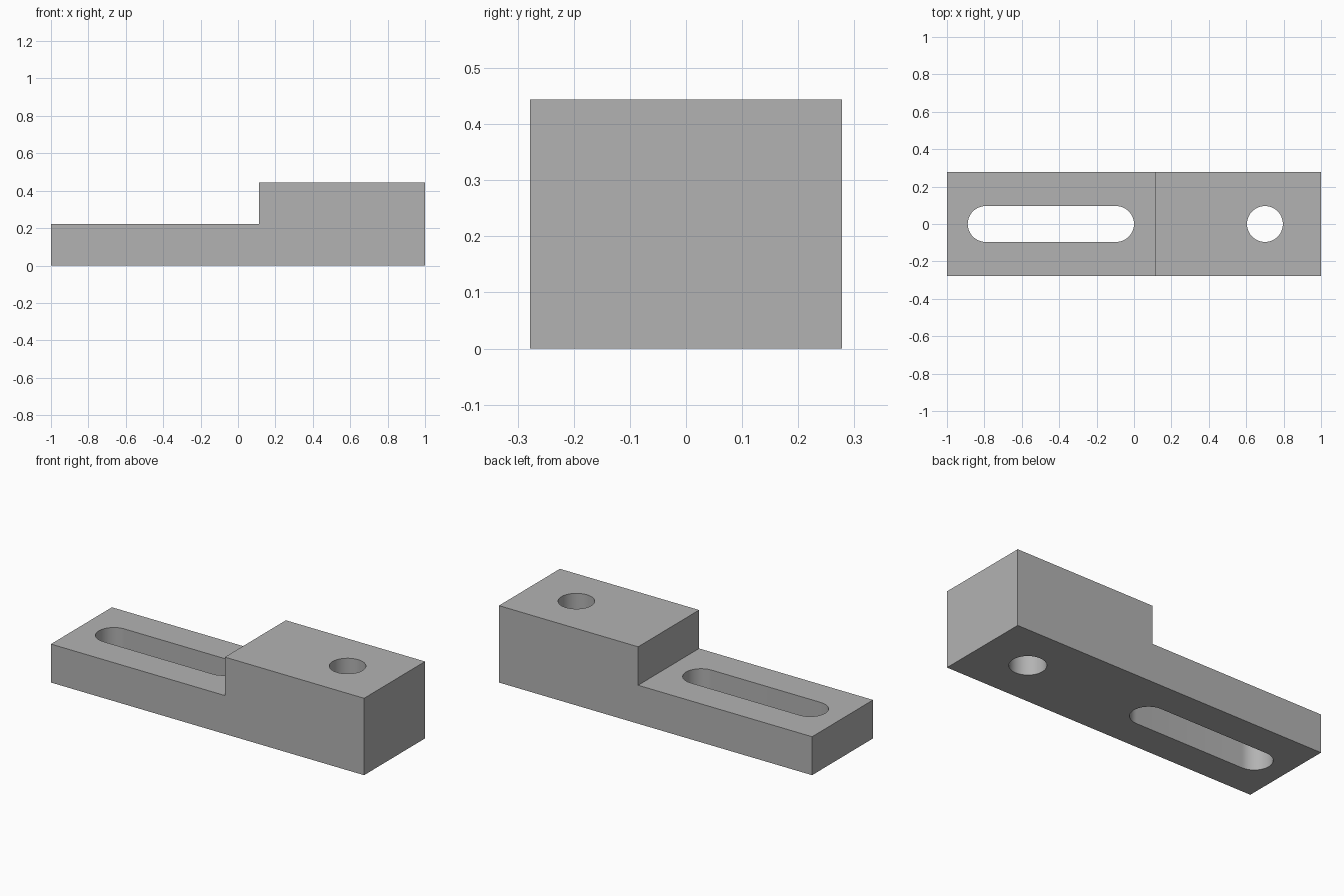
import bpy, bmesh, math

if "Cube" in bpy.data.objects:
    bpy.data.objects.remove(bpy.data.objects["Cube"], do_unlink=True)

HALF_DEPTH, LOW, HIGH, STEP_X = 0.278, 0.222, 0.444, 0.111
RADIUS, SEGMENTS = 0.096, 24

steel = bpy.data.materials.new("plain_grey")
steel.use_nodes = True
colour = (0.45, 0.45, 0.45, 1)
steel.diffuse_color = colour
steel.node_tree.nodes["Principled BSDF"].inputs["Base Color"].default_value = colour


def extruded(name, points, offset):
    """Solid made by sweeping a closed outline along an offset."""
    bm = bmesh.new()
    face = bm.faces.new([bm.verts.new(p) for p in points])
    swept = bmesh.ops.extrude_face_region(bm, geom=[face], use_keep_orig=True)["geom"]
    bmesh.ops.translate(bm, vec=offset,
                        verts=[v for v in swept if isinstance(v, bmesh.types.BMVert)])
    bmesh.ops.recalc_face_normals(bm, faces=bm.faces[:])
    mesh = bpy.data.meshes.new(name)
    bm.to_mesh(mesh)
    bm.free()
    mesh.materials.append(steel)
    obj = bpy.data.objects.new(name, mesh)
    bpy.context.collection.objects.link(obj)
    return obj


def rounded_outline(x_left, x_right):
    """Two half circles joined by straight sides, or a circle if they coincide."""
    points = []
    for centre, start in ((x_right, -math.pi / 2), (x_left, math.pi / 2)):
        for i in range(SEGMENTS + (x_left != x_right)):
            a = start + math.pi * i / SEGMENTS
            points.append((centre + RADIUS * math.cos(a), RADIUS * math.sin(a), -0.1))
    return points


# Stepped block
profile = [(-1, 0), (1, 0), (1, HIGH), (STEP_X, HIGH), (STEP_X, LOW), (-1, LOW)]
block = extruded("stepped_block", [(x, -HALF_DEPTH, z) for x, z in profile],
                 (0, 2 * HALF_DEPTH, 0))

# Long slot and round bolt hole, cut right through
cutters = {"slot_cutter": (-0.889 + RADIUS, -RADIUS), "hole_cutter": (0.7, 0.7)}
for name, (x_left, x_right) in cutters.items():
    cutter = extruded(name, rounded_outline(x_left, x_right), (0, 0, HIGH + 0.2))
    cutter.hide_render = True
    cutter.hide_set(True)
    cut = block.modifiers.new(name, "BOOLEAN")
    cut.operation, cut.solver, cut.object = "DIFFERENCE", "EXACT", cutter

# Apply the cuts, then smooth only the curved walls
bpy.ops.object.select_all(action="DESELECT")
bpy.context.view_layer.objects.active = block
block.select_set(True)
for name in cutters:
    bpy.ops.object.modifier_apply(modifier=name)
    bpy.data.objects.remove(bpy.data.objects[name], do_unlink=True)
bpy.ops.object.shade_smooth_by_angle(angle=math.radians(30))
